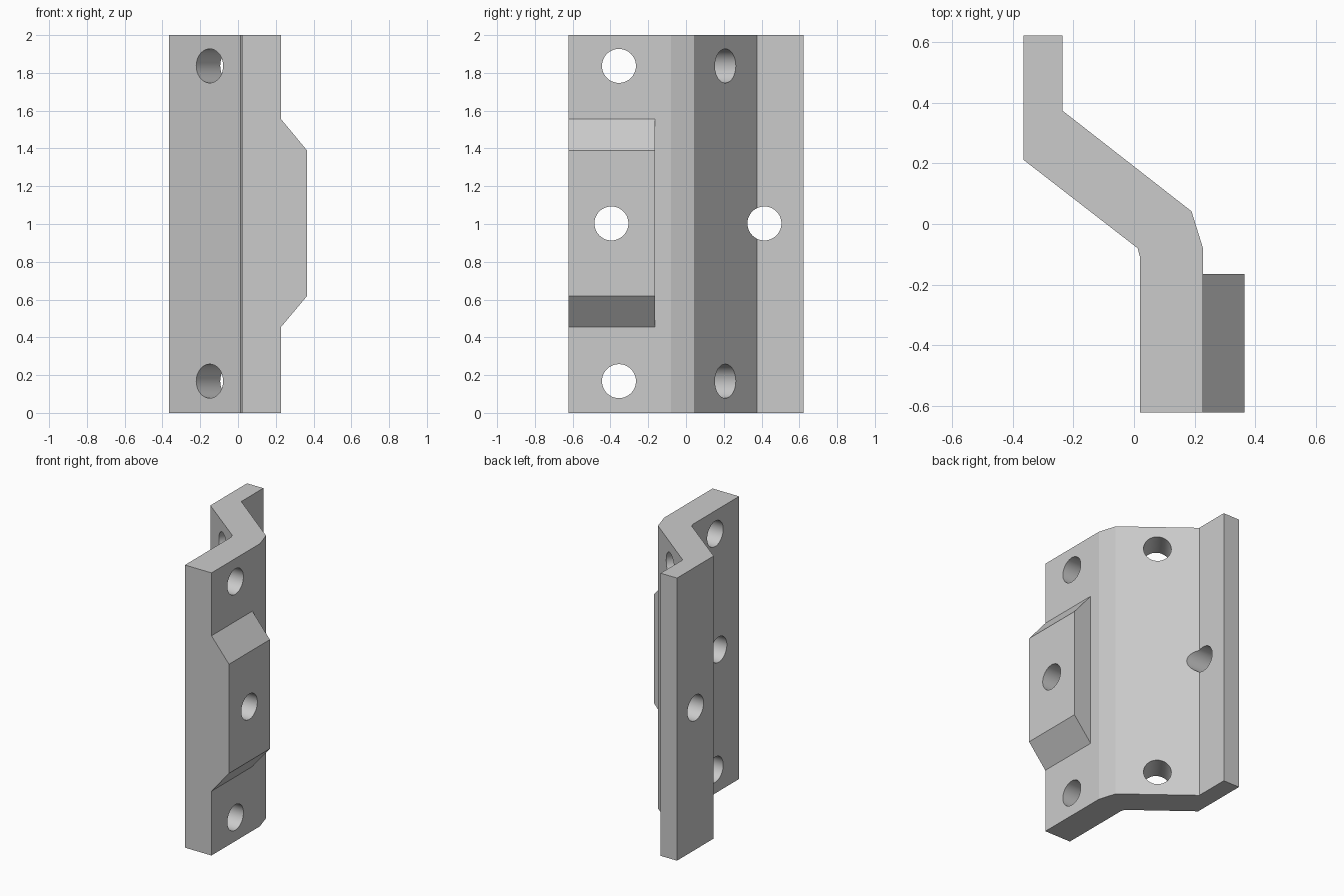
import bpy, bmesh, math
from mathutils import Vector, Matrix

cube = bpy.data.objects.get("Cube")
if cube:
    bpy.data.objects.remove(cube, do_unlink=True)

steel = bpy.data.materials.new("light_grey_metal")
steel.use_nodes = True
GREY = (0.6, 0.6, 0.6, 1)
steel.diffuse_color = GREY
steel.node_tree.nodes["Principled BSDF"].inputs["Base Color"].default_value = GREY


def make_object(name, bm):
    bmesh.ops.recalc_face_normals(bm, faces=bm.faces[:])
    mesh = bpy.data.meshes.new(name)
    bm.to_mesh(mesh)
    bm.free()
    mesh.materials.append(steel)
    obj = bpy.data.objects.new(name, mesh)
    bpy.context.collection.objects.link(obj)
    return obj


def prism(name, outline, travel):
    """Extrude a closed outline along a vector."""
    bm = bmesh.new()
    face = bm.faces.new([bm.verts.new(p) for p in outline])
    result = bmesh.ops.extrude_face_region(bm, geom=[face], use_keep_orig=True)
    moved = [g for g in result["geom"] if isinstance(g, bmesh.types.BMVert)]
    bmesh.ops.translate(bm, verts=moved, vec=travel)
    return make_object(name, bm)


def bore(name, centre, axis, length):
    """Cylinder used to drill a hole."""
    bm = bmesh.new()
    turn = Vector((0, 0, 1)).rotation_difference(Vector(axis)).to_matrix().to_4x4()
    bmesh.ops.create_cone(bm, cap_ends=True, segments=48, radius1=0.09, radius2=0.09,
                          depth=length, matrix=Matrix.Translation(centre) @ turn)
    cutter = make_object(name, bm)
    cutter.hide_render = True
    return cutter


def combine(target, other, operation):
    mod = target.modifiers.new(operation.lower(), "BOOLEAN")
    mod.operation, mod.solver, mod.object = operation, "EXACT", other
    bpy.ops.object.select_all(action="DESELECT")
    bpy.context.view_layer.objects.active = target
    target.select_set(True)
    bpy.ops.object.modifier_apply(modifier=mod.name)
    bpy.data.objects.remove(other, do_unlink=True)


# Cranked plate: plan outline raised to full height
plan = [(-0.365, 0.622), (-0.237, 0.622), (-0.237, 0.375), (0.19, 0.042), (0.228, -0.08),
        (0.228, -0.622), (0.02, -0.622), (0.02, -0.11), (0.012, -0.08), (-0.365, 0.212)]
bracket = prism("cranked_bracket", [(x, y, 0) for x, y in plan], (0, 0, 2))

# Raised pad with sloping ends, rooted inside the plate
side = [(0.15, 0.455), (0.228, 0.455), (0.365, 0.618),
        (0.365, 1.39), (0.228, 1.555), (0.15, 1.555)]
pad = prism("raised_pad", [(x, -0.622, z) for x, z in side], (0, 0.457, 0))
combine(bracket, pad, "UNION")

# Straight holes through the front leg, the pad and the rear flange
for y, z in [(-0.355, 0.168), (-0.355, 1.837), (-0.395, 1.003), (0.415, 1.003)]:
    combine(bracket, bore("straight_bore", (0, y, z), (1, 0, 0), 1.2), "DIFFERENCE")

# Holes square to the sloping web
for z in (0.168, 1.837):
    combine(bracket, bore("web_bore", (-0.088, 0.125, z), (0.614, 0.789, 0), 0.5), "DIFFERENCE")

# Smooth bore walls, flat everywhere else
bpy.ops.object.select_all(action="DESELECT")
bracket.select_set(True)
bpy.context.view_layer.objects.active = bracket
bpy.ops.object.shade_smooth_by_angle(angle=math.radians(12))
